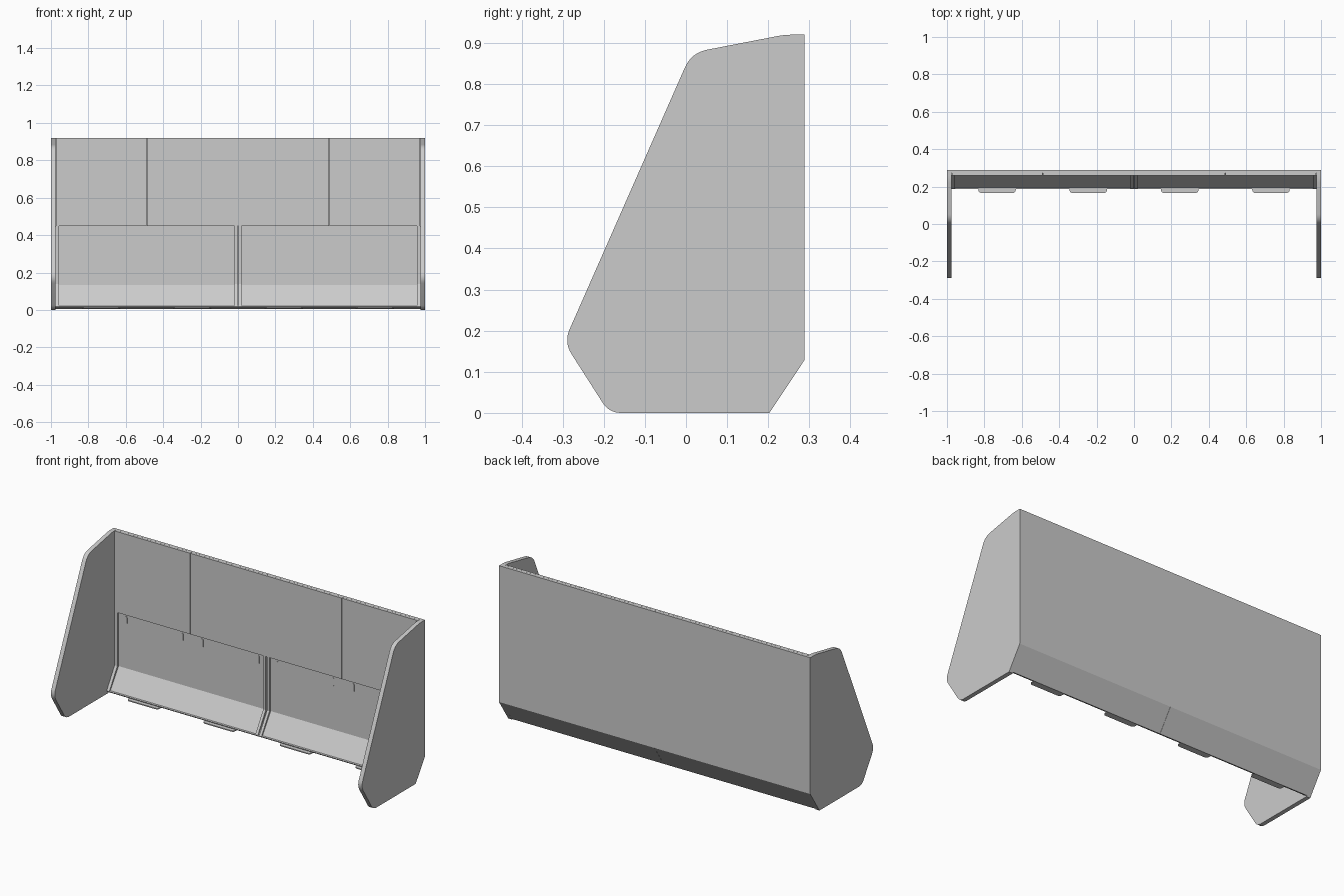
import bpy, bmesh, math
from mathutils import Vector

if "Cube" in bpy.data.objects:
    bpy.data.objects.remove(bpy.data.objects["Cube"])


def rounded(points, steps=8):
    """Points are (a, b, cut); corners with cut > 0 become short curves."""
    out = []
    n = len(points)
    for i, (a, b, cut) in enumerate(points):
        p = Vector((a, b))
        if cut == 0:
            out.append(p)
            continue
        q0 = p + (Vector(points[i - 1][:2]) - p).normalized() * cut
        q1 = p + (Vector(points[(i + 1) % n][:2]) - p).normalized() * cut
        for k in range(steps + 1):
            t = k / steps
            out.append(q0 * (1 - t) ** 2 + p * 2 * t * (1 - t) + q1 * t * t)
    return out


def prism(name, pts, lo, hi, axis):
    """Extrude a 2D outline along x (outline y,z), y (outline x,z) or z (outline x,y)."""
    def place(p, h):
        return {'x': (h, p[0], p[1]), 'y': (p[0], h, p[1]), 'z': (p[0], p[1], h)}[axis]
    bm = bmesh.new()
    a = [bm.verts.new(place(p, lo)) for p in pts]
    b = [bm.verts.new(place(p, hi)) for p in pts]
    bm.faces.new(a)
    bm.faces.new(b[::-1])
    n = len(pts)
    for i in range(n):
        j = (i + 1) % n
        bm.faces.new((a[i], b[i], b[j], a[j]))
    bmesh.ops.recalc_face_normals(bm, faces=bm.faces[:])
    me = bpy.data.meshes.new(name)
    bm.to_mesh(me)
    bm.free()
    ob = bpy.data.objects.new(name, me)
    bpy.context.collection.objects.link(ob)
    bpy.context.view_layer.objects.active = ob
    ob.select_set(True)
    bpy.ops.object.shade_smooth_by_angle(angle=math.radians(25))
    ob.select_set(False)
    return ob


def rect(a0, a1, b0, b1):
    return [(a0, b0), (a1, b0), (a1, b1), (a0, b1)]


# Side panels with softened front corners
side = rounded([(0.203, 0, 0), (0.288, 0.128, 0), (0.288, 0.92, 0), (0.24, 0.92, 0.02),
                (0.013, 0.876, 0.04), (-0.297, 0.172, 0.035), (-0.187, 0, 0.03)])
for s, label in ((-1, "left"), (1, "right")):
    prism(label + "_side_panel", side, s * 0.975, s, 'x')

# Back shell halves: upright wall bent forward into the lower slope
shell = [(0.288, 0.92), (0.288, 0.128), (0.206, 0.005), (0.192, 0.014),
         (0.272, 0.134), (0.272, 0.92)]
for s, label in ((-1, "left"), (1, "right")):
    prism(label + "_back_shell", shell, s * 0.0005, s * 0.975, 'x')

# Upper front panels, separated by two narrow seams
for i, (x0, x1) in enumerate(((-0.973, -0.489), (-0.486, 0.486), (0.489, 0.973))):
    prism(f"upper_panel_{i + 1}", rect(x0, x1, 0.45, 0.92), 0.258, 0.2715, 'y')

# Frame ribs at the ends and centre, following the shell
rib = [(0.272, 0.45), (0.272, 0.134), (0.192, 0.014), (0.187, 0.018),
       (0.260, 0.138), (0.260, 0.45)]
for i, (x0, x1) in enumerate(((-0.975, -0.958), (-0.02, -0.004),
                              (0.004, 0.02), (0.958, 0.975))):
    prism(f"frame_rib_{i + 1}", rib, x0, x1, 'x')

# Narrow lip along the front of the slope
lip = [(0.206, 0.005), (0.190, 0.012), (0.187, 0.018), (0.196, 0.020)]
prism("front_lip", lip, -0.975, 0.975, 'x')

# Slot trims under the upper panels
for i, x in enumerate((0.06, 0.42, 0.55, 0.91)):
    for s in (-1, 1):
        slot = rounded([(s * x - 0.008, 0.388, 0.008), (s * x + 0.008, 0.388, 0.008),
                        (s * x + 0.008, 0.436, 0.008), (s * x - 0.008, 0.436, 0.008)], 4)
        prism(f"slot_trim_{i + 1}", slot, 0.269, 0.273, 'y')

# Flat mounting tabs along the bottom edge
for i, x in enumerate((-0.732, -0.245, 0.245, 0.732)):
    tab = rounded([(x - 0.1, 0.206, 0), (x - 0.1, 0.166, 0.018),
                   (x + 0.1, 0.166, 0.018), (x + 0.1, 0.206, 0)], 5)
    prism(f"mounting_tab_{i + 1}", tab, 0.007, 0.013, 'z')
